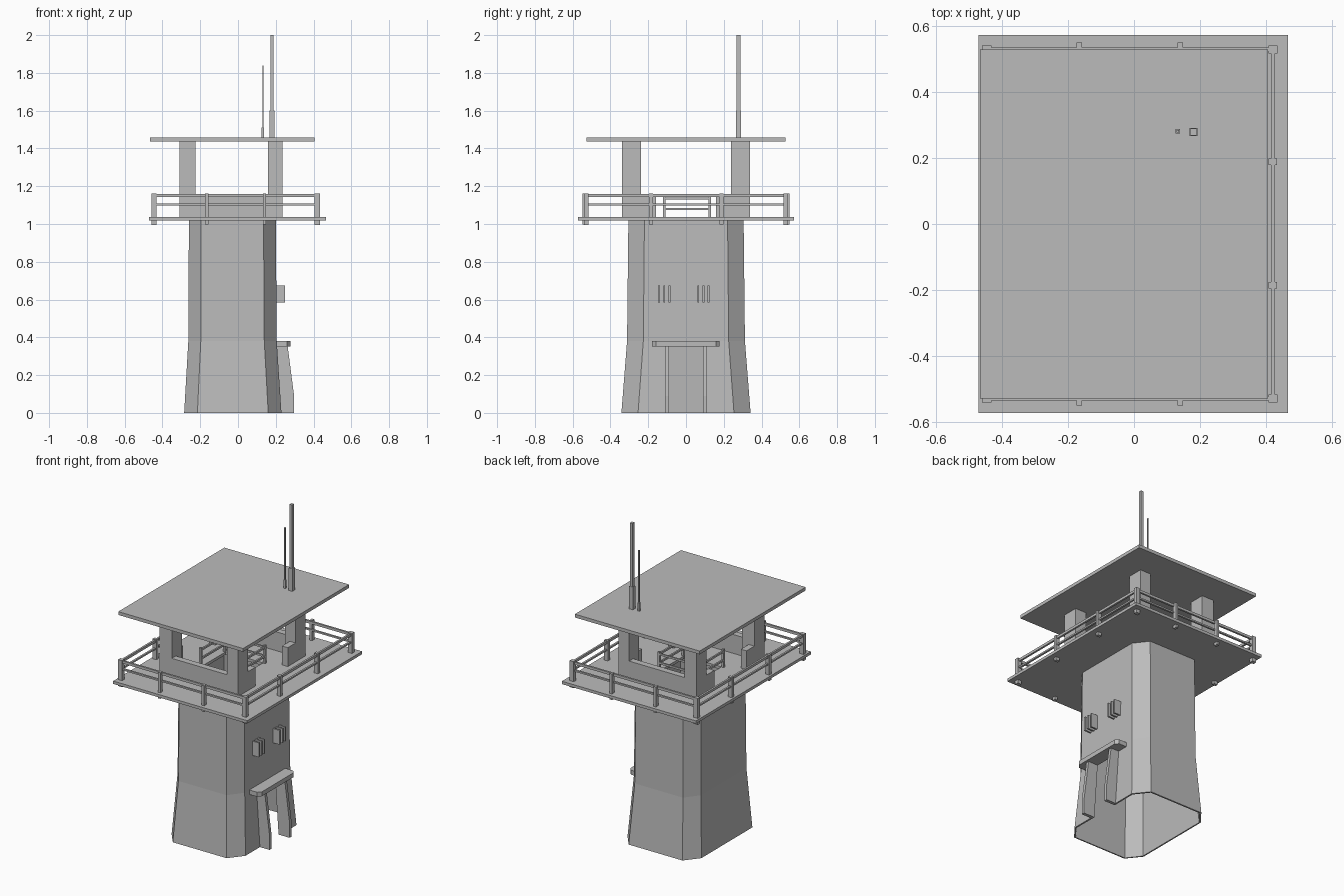
import bpy, bmesh

if "Cube" in bpy.data.objects:
    bpy.data.objects.remove(bpy.data.objects["Cube"])

grey = bpy.data.materials.new("concrete_grey")
grey.use_nodes = True
COLOUR = (0.5, 0.5, 0.5, 1)
grey.diffuse_color = COLOUR
grey.node_tree.nodes["Principled BSDF"].inputs["Base Color"].default_value = COLOUR


def finish(name, bm):
    bmesh.ops.recalc_face_normals(bm, faces=bm.faces)
    mesh = bpy.data.meshes.new(name)
    bm.to_mesh(mesh)
    bm.free()
    mesh.materials.append(grey)
    obj = bpy.data.objects.new(name, mesh)
    bpy.context.collection.objects.link(obj)
    return obj


def box(name, xs, ys, zs):
    bm = bmesh.new()
    bmesh.ops.create_cube(bm, size=1)
    for v in bm.verts:
        for i, (lo, hi) in enumerate((xs, ys, zs)):
            v.co[i] = lo if v.co[i] < 0 else hi
    return finish(name, bm)


def around(c, width):
    return (c - width / 2, c + width / 2)


def prism(name, points, offset):
    """Extrude a flat outline along an offset vector."""
    bm = bmesh.new()
    face = bm.faces.new([bm.verts.new(p) for p in points])
    new = bmesh.ops.extrude_face_region(bm, geom=[face])["geom"]
    bmesh.ops.translate(bm, vec=offset,
                        verts=[g for g in new if isinstance(g, bmesh.types.BMVert)])
    return finish(name, bm)


def apply_modifier(obj, name):
    bpy.context.view_layer.objects.active = obj
    bpy.ops.object.modifier_apply(modifier=name)


def cut(obj, cutter):
    mod = obj.modifiers.new("cut", "BOOLEAN")
    mod.operation, mod.solver, mod.object = "DIFFERENCE", "EXACT", cutter
    cutter.hide_render = True
    apply_modifier(obj, "cut")
    bpy.data.objects.remove(cutter)


# Hollow tower with chamfered corners and a flared foot
def ring(z, x0, x1, y, c, d):
    return [(x0 + c, -y, z), (x1 - c, -y, z), (x1, d - y, z), (x1, y - d, z),
            (x1 - c, y, z), (x0 + c, y, z), (x0, y - d, z), (x0, d - y, z)]


bm = bmesh.new()
rings = [[bm.verts.new(p) for p in ring(*r)] for r in (
    (0, -0.285, 0.23, 0.342, 0.07, 0.088),
    (0.38, -0.263, 0.205, 0.312, 0.066, 0.086),
    (1.02, -0.26, 0.2, 0.305, 0.065, 0.085))]
for low, high in zip(rings, rings[1:]):
    for i in range(8):
        j = (i + 1) % 8
        bm.faces.new((low[i], low[j], high[j], high[i]))
tower = finish("tower_shell", bm)
wall = tower.modifiers.new("wall", "SOLIDIFY")
wall.thickness = 0.01
apply_modifier(tower, "wall")
cut(tower, box("door_cutter", (0.12, 0.4), (-0.09, 0.09), (-0.1, 0.355)))

# Porch: two sloping side walls and a canopy
for side, y in (("front", -0.11), ("back", 0.09)):
    prism("porch_wall_" + side,
          [(0.195, y, 0.36), (0.262, y, 0.36), (0.297, y, 0.09),
           (0.297, y, 0), (0.22, y, 0)], (0, 0.02, 0))
prism("porch_canopy",
      [(0.195, -0.18, 0.352), (0.26, -0.18, 0.352), (0.278, -0.158, 0.352),
       (0.278, 0.158, 0.352), (0.26, 0.178, 0.352), (0.195, 0.178, 0.352)],
      (0, 0, 0.028))

# Upright fins over the two slit windows
for y in (-0.115, 0.092):
    for k in (-1, 0, 1):
        box("window_fin", (0.19, 0.248), around(y + k * 0.027, 0.01), (0.585, 0.675))

# Deck with stair hatch
deck = box("deck", (-0.47, 0.465), (-0.572, 0.572), (1.018, 1.036))
cut(deck, box("hatch_cutter", (-0.17, 0.09), (-0.11, 0.12), (0.9, 1.2)))

# Deck railing
X0, X1, Y = -0.445, 0.42, 0.527
for x in (X0, X1):
    for y in (-Y, Y):
        box("railing_corner_post", around(x, 0.028), around(y, 0.024), (0.995, 1.162))
    for y in (-0.185, 0.188):
        box("railing_side_post", around(x, 0.026), around(y, 0.02), (0.998, 1.162))
    for z, t in ((1.15, 0.016), (1.103, 0.01)):
        box("railing_side_rail", around(x, 0.012), (-Y, Y), around(z, t))
for s in (-1, 1):
    for x in (-0.166, 0.14):
        box("railing_end_post", around(x, 0.017), around(s * 0.537, 0.024), (0.998, 1.162))
    for z, t in ((1.15, 0.016), (1.103, 0.01)):
        box("railing_end_rail", (X0, X1), around(s * Y, 0.012), around(z, t))

# Hatch railing inside the cabin
for x in (-0.18, 0.1):
    for y in (-0.115, 0.125):
        box("hatch_post", around(x, 0.014), around(y, 0.014), (1.03, 1.15))
    for z in (1.08, 1.135):
        box("hatch_side_rail", around(x, 0.01), (-0.115, 0.125), around(z, 0.012))
for z in (1.08, 1.135):
    box("hatch_end_rail", (-0.18, 0.1), around(0.125, 0.01), around(z, 0.012))

# Cabin: corner pillars, full end parapets, side parapets with a doorway
CX0, CX1, CY = -0.31, 0.235, 0.338
for xs in ((CX0, -0.225), (0.16, CX1)):
    for ys in ((-CY, -0.238), (0.238, CY)):
        box("cabin_pillar", xs, ys, (1.03, 1.44))
for ys in ((-CY, -CY + 0.04), (CY - 0.04, CY)):
    box("cabin_end_parapet", (-0.23, 0.165), ys, (1.03, 1.155))
for xs in ((CX0, CX0 + 0.04), (CX1 - 0.04, CX1)):
    for ys in ((-0.24, -0.16), (0.16, 0.24)):
        box("cabin_side_parapet", xs, ys, (1.03, 1.155))

# Roof slab
box("roof", (-0.465, 0.405), (-0.528, 0.528), (1.437, 1.458))

# Mast and thin aerial, each with a thicker foot
box("mast_foot", around(0.18, 0.025), around(0.278, 0.025), (1.45, 1.6))
box("mast", around(0.18, 0.018), around(0.278, 0.02), (1.45, 2))
box("aerial_foot", around(0.132, 0.013), around(0.28, 0.013), (1.45, 1.51))
box("aerial", around(0.132, 0.007), around(0.28, 0.007), (1.45, 1.84))
